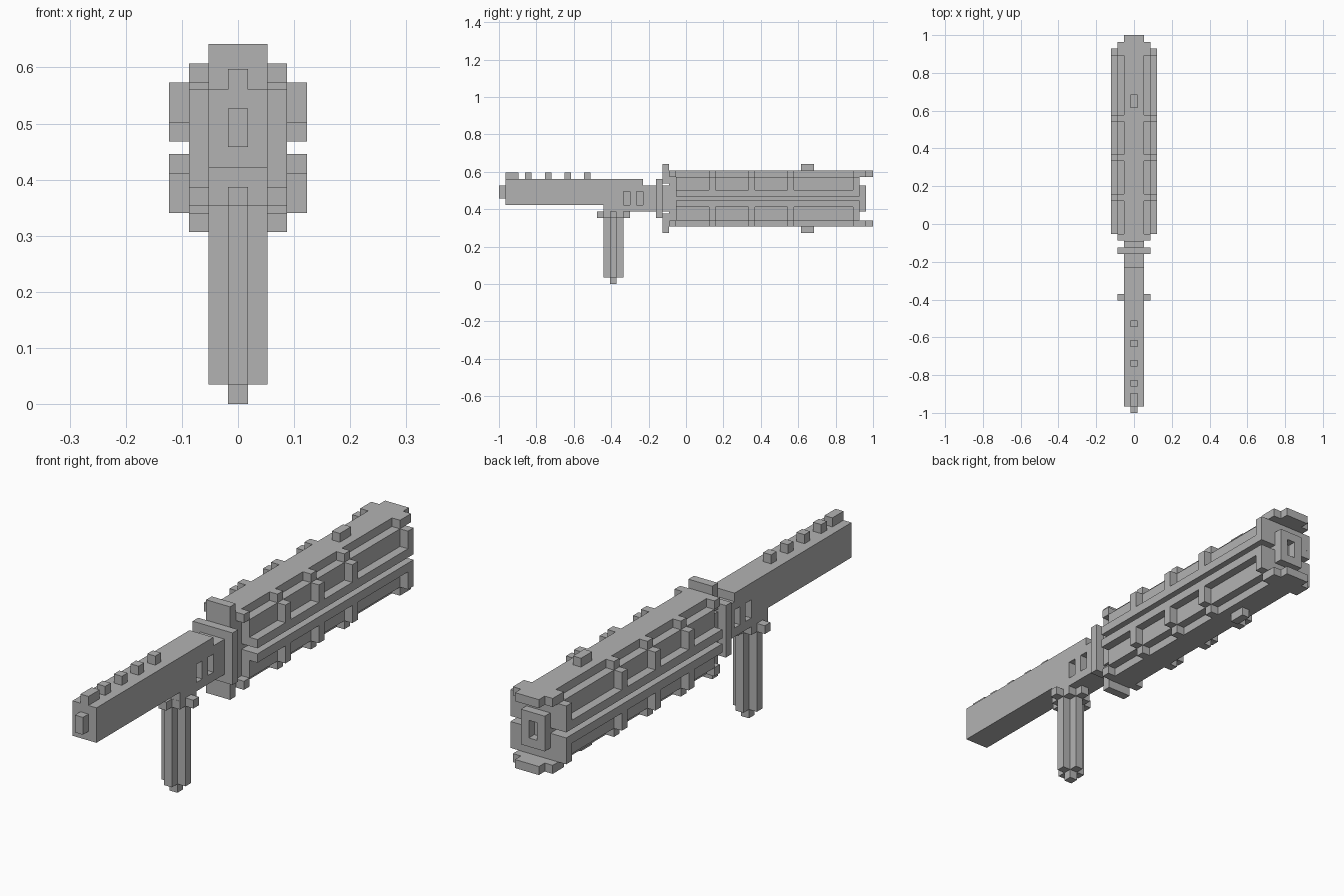
import bpy
import bmesh

if "Cube" in bpy.data.objects:
    bpy.data.objects.remove(bpy.data.objects["Cube"])

U = 2 / 57            # edge of one building block
MID = 0.457           # height of the barrel axis
X1, X3, X5, X7 = (n * U / 2 for n in (1, 3, 5, 7))   # half widths

grey = bpy.data.materials.new("plain_grey")
grey.use_nodes = True
grey.diffuse_color = (0.45, 0.45, 0.45, 1)
grey.node_tree.nodes["Principled BSDF"].inputs["Base Color"].default_value = grey.diffuse_color


def build(name, boxes):
    """One object from boxes given as (x0, x1, y0, y1, z0, z1)."""
    bm = bmesh.new()
    for x0, x1, y0, y1, z0, z1 in boxes:
        for v in bmesh.ops.create_cube(bm, size=1)["verts"]:
            v.co = (x0 + (v.co.x + 0.5) * (x1 - x0),
                    y0 + (v.co.y + 0.5) * (y1 - y0),
                    z0 + (v.co.z + 0.5) * (z1 - z0))
    mesh = bpy.data.meshes.new(name)
    bm.to_mesh(mesh)
    bm.free()
    mesh.materials.append(grey)
    ob = bpy.data.objects.new(name, mesh)
    bpy.context.collection.objects.link(ob)
    return ob


def centred(half, y0, y1, z0, z1):
    return (-half, half, y0, y1, z0, z1)


def sides(x0, x1, y0, y1, z0, z1):
    return [(x0, x1, y0, y1, z0, z1), (-x1, -x0, y0, y1, z0, z1)]


def both(boxes):
    """Repeat boxes mirrored below the barrel axis."""
    return boxes + [b[:4] + (2 * MID - b[5], 2 * MID - b[4]) for b in boxes]


def carve(target, boxes):
    """Cut recesses, then drop the cutter."""
    cutter = build("cutter", boxes)
    cutter.hide_render = True
    mod = target.modifiers.new("recess", "BOOLEAN")
    mod.operation = "DIFFERENCE"
    mod.solver = "EXACT"
    mod.object = cutter
    bpy.context.view_layer.objects.active = target
    bpy.ops.object.modifier_apply(modifier=mod.name)
    bpy.data.objects.remove(cutter)


# Slim front body with its nose and top studs
build("front_body", [centred(X3, -0.965, -0.44, 0.422, 0.561)])
build("nose", [centred(X1, -1.0, -0.965, 0.458, 0.527)])
studs = [centred(X1, -0.965, -0.965 + 2 * U, 0.561, 0.597)]
studs += [centred(X1, y, y + U, 0.561, 0.597) for y in (-0.86, -0.755, -0.65, -0.545)]
build("top_studs", studs)

# Receiver with recessed side windows
receiver = build("receiver", [centred(X3, -0.44, -0.16, 0.387, 0.527)])
windows = []
for y in (-0.335, -0.265):
    windows += sides(X1, X5, y, y + U, 0.422, 0.494)
carve(receiver, windows)
build("receiver_top", [centred(X3, -0.44, -0.23, 0.527, 0.561)])

# Cross-shaped handle and its stepped collar
GY = -0.388
build("handle", [centred(X3, GY - X1, GY + X1, U, 0.354),
                 centred(X1, GY - X3, GY + X3, U, 0.354),
                 centred(X1, GY - X1, GY + X1, 0, U)])
build("handle_collar", [centred(X3, GY - X3, GY + X3, 0.354, 0.387),
                        centred(X5, GY - X1, GY + X1, 0.354, 0.387),
                        centred(X1, GY - X5, GY + X5, 0.354, 0.387)])

# Collar plate and flanges where the barrel begins
build("collar_plate", [centred(X5, -0.16, -0.125, 0.354, 0.561)])
build("flanges", both([centred(X3, -0.125, -0.09, 0.537, 0.642)]))

# Inner barrel running through, with an open muzzle slot
inner = build("inner_barrel", [centred(X3, -0.125, 0.963, 0.387, 0.527)])
carve(inner, [centred(X1, 0.928, 1.0, MID - U, MID + U)])

# Upper and lower casing halves
Y0, Y1 = -0.053, 0.928
build("casing", both([centred(X3, -0.09, Y1, 0.468, 0.607),
                      centred(X5, Y0, Y1, 0.468, 0.573)]))
build("casing_lips", both([centred(X3, Y1, 1.0, 0.573, 0.607)]
                          + sides(X3, X5, Y1, 0.963, 0.573, 0.607)
                          + sides(X3, X5, -0.088, Y0, 0.573, 0.607)))
build("side_rails", both(sides(X5, X7, Y0, Y1, 0.468, 0.503)))

# Stepped ribs across the casing corners
ribs = []
for y in (0.123, 0.333, 0.543, 0.893):
    ribs += sides(X3, X5, y, y + U, 0.573, 0.607)
    ribs += sides(X5, X7, y, y + U, 0.503, 0.573)
build("ribs", both(ribs))

# Small blocks above and below the casing
build("casing_studs", both([centred(X1, 0.615, 0.615 + 2 * U, 0.607, 0.642)]))
